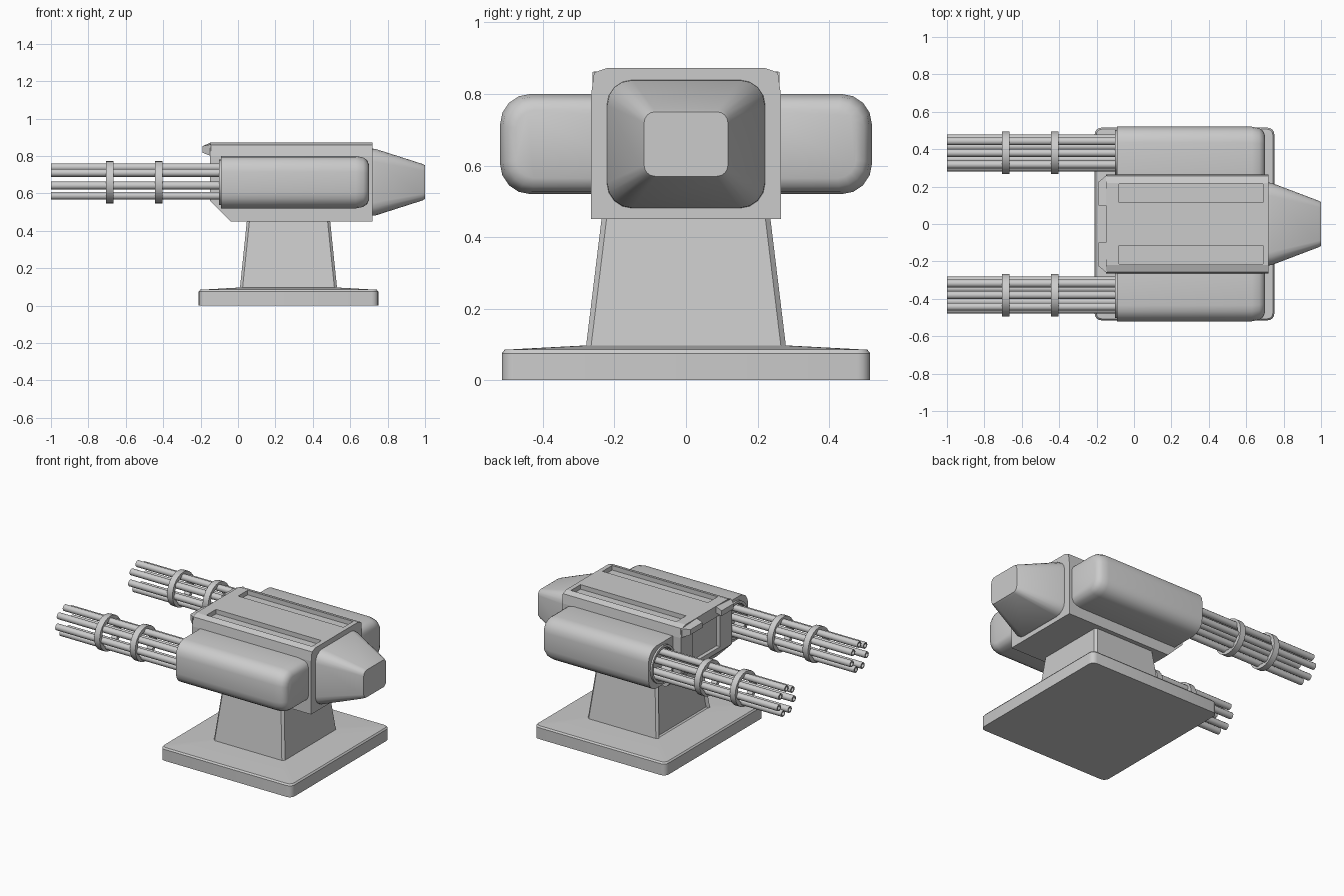
import bpy, bmesh
from math import pi, cos, sin
from mathutils import Vector

if "Cube" in bpy.data.objects:
    bpy.data.objects.remove(bpy.data.objects["Cube"])


def finish(name, bm, smooth=True):
    bmesh.ops.recalc_face_normals(bm, faces=bm.faces[:])
    me = bpy.data.meshes.new(name)
    bm.to_mesh(me)
    bm.free()
    ob = bpy.data.objects.new(name, me)
    bpy.context.collection.objects.link(ob)
    bpy.ops.object.select_all(action='DESELECT')
    bpy.context.view_layer.objects.active = ob
    ob.select_set(True)
    if smooth:
        bpy.ops.object.shade_smooth_by_angle(angle=0.6)
    return ob


def bridge(bm, rings, closed=False):
    n = len(rings[0])
    pairs = list(zip(rings, rings[1:]))
    if closed:
        pairs.append((rings[-1], rings[0]))
    for r0, r1 in pairs:
        for i in range(n):
            j = (i + 1) % n
            bm.faces.new((r0[i], r0[j], r1[j], r1[i]))
    if not closed:
        bm.faces.new(rings[0])
        bm.faces.new(rings[-1])


def loft(axis, sections, seg=4):
    """Rounded rectangles (pos, centre a, centre b, half a, half b, radius)."""
    bm = bmesh.new()
    rings = []
    for p, ca, cb, ha, hb, r in sections:
        ring = []
        for q, (sa, sb) in enumerate(((1, 1), (-1, 1), (-1, -1), (1, -1))):
            for k in range(seg + 1):
                t = pi / 2 * (q + k / seg)
                a = ca + sa * (ha - r) + r * cos(t)
                b = cb + sb * (hb - r) + r * sin(t)
                ring.append(bm.verts.new((p, a, b) if axis == 'x' else (a, b, p)))
        rings.append(ring)
    bridge(bm, rings)
    return bm


def tube(name, x0, x1, ro, ri, y, z, n=12):
    bm = bmesh.new()
    rings = [[bm.verts.new((x, y + r * cos(2 * pi * i / n), z + r * sin(2 * pi * i / n)))
              for i in range(n)] for x, r in ((x0, ri), (x0, ro), (x1, ro), (x1, ri))]
    bridge(bm, rings, closed=True)
    return finish(name, bm)


def extrude_x(outline, x0, x1):
    bm = bmesh.new()
    bridge(bm, [[bm.verts.new((x, y, z)) for y, z in outline] for x in (x0, x1)])
    return bm


def cut(ob, cutter):
    bpy.context.view_layer.objects.active = ob
    m = ob.modifiers.new("cut", 'BOOLEAN')
    m.operation = 'DIFFERENCE'
    m.solver = 'EXACT'
    m.object = cutter
    bpy.ops.object.modifier_move_to_index(modifier="cut", index=0)
    bpy.ops.object.modifier_apply(modifier="cut")
    bpy.data.objects.remove(cutter)


def box_cutter(x0, x1, y0, y1, z0, z1):
    return finish("cutter", extrude_x([(y0, z0), (y1, z0), (y1, z1), (y0, z1)], x0, x1), False)


# Base plate with rounded rim and slightly sloping top
finish("base_plate", loft('z', [(0, .27, 0, .48, .515, .035), (.075, .27, 0, .48, .515, .035),
                                (.085, .27, 0, .472, .507, .03), (.097, .27, 0, .26, .28, .02)]))

# Tapered pedestal with a recessed panel on its gun side
bm = loft('z', [(.09, .27, 0, .26, .28, .014), (.46, .27, 0, .222, .235, .014)], 1)
bmesh.ops.recalc_face_normals(bm, faces=bm.faces[:])
panel = min(bm.faces, key=lambda f: f.normal.x)
bmesh.ops.inset_individual(bm, faces=[panel], thickness=.025, depth=-.015)
finish("pedestal", bm)

# Main body: chamfered section, sloped lower front
half = [(.265, .45), (.265, .80), (.257, .86), (.22, .873)]
bm = extrude_x(half + [(-y, z) for y, z in reversed(half)], -.15, .72)
res = bmesh.ops.bisect_plane(bm, geom=bm.verts[:] + bm.edges[:] + bm.faces[:],
                             plane_co=Vector((-.04, .0, .45)), plane_no=Vector((-1, 0, -1)),
                             clear_outer=True)
bmesh.ops.holes_fill(bm, edges=bm.edges[:])
body = finish("body", bm, False)
for s in (1, -1):
    cut(body, box_cutter(-.08, .69, s * .165 - .05, s * .165 + .05, .843, .95))
cut(body, box_cutter(-.3, -.125, -.14, .14, .59, .80))

# Overhanging brow in two halves, notched in the middle
for s in (1, -1):
    bm = bmesh.new()
    plan = [(-.145, .10), (-.19, .10), (-.19, .225), (-.145, .262)]
    tops = (.872, .853, .853, .862)
    lows = (.83, .818, .818, .80)
    bridge(bm, [[bm.verts.new((x, s * y, z)) for (x, y), z in zip(plan, zs)]
                for zs in (tops, lows)])
    finish("brow", bm, False)

# Rear tapered housing
finish("rear_housing", loft('x', [(.71, 0, .66, .222, .18, .07), (.735, 0, .66, .22, .178, .07),
                                  (.985, 0, .66, .125, .098, .035), (1.0, 0, .66, .117, .09, .03)]))

GZ = .66
for s in (1, -1):
    # Side pod, its inner half buried in the body
    pc, gy = s * .32, s * .38
    pod = finish("side_pod", loft('x', [
        (-.09, pc, GZ, .20, .14, .085), (.63, pc, GZ, .20, .14, .085),
        (.67, pc, GZ, .192, .132, .08), (.69, pc, GZ, .178, .118, .07),
        (.70, pc, GZ, .155, .095, .05)]))
    # Round socket in the pod's front
    bm = bmesh.new()
    rings = [[bm.verts.new((x, gy + .112 * cos(pi * i / 12), GZ + .112 * sin(pi * i / 12)))
              for i in range(24)] for x in (-.2, -.03)]
    bridge(bm, rings)
    cut(pod, finish("cutter", bm, False))
    tube("socket_collar", -.102, -.03, .122, .106, gy, GZ, 24)
    # Barrel cluster and clamp rings
    for i in range(7):
        t = 2 * pi * i / 7 + pi / 2
        tube("barrel", -1.0, -.02, .021, .013, gy + .08 * cos(t), GZ + .08 * sin(t))
    for x in (-.685, -.425):
        tube("barrel_clamp", x - .02, x + .02, .114, .088, gy, GZ, 24)
